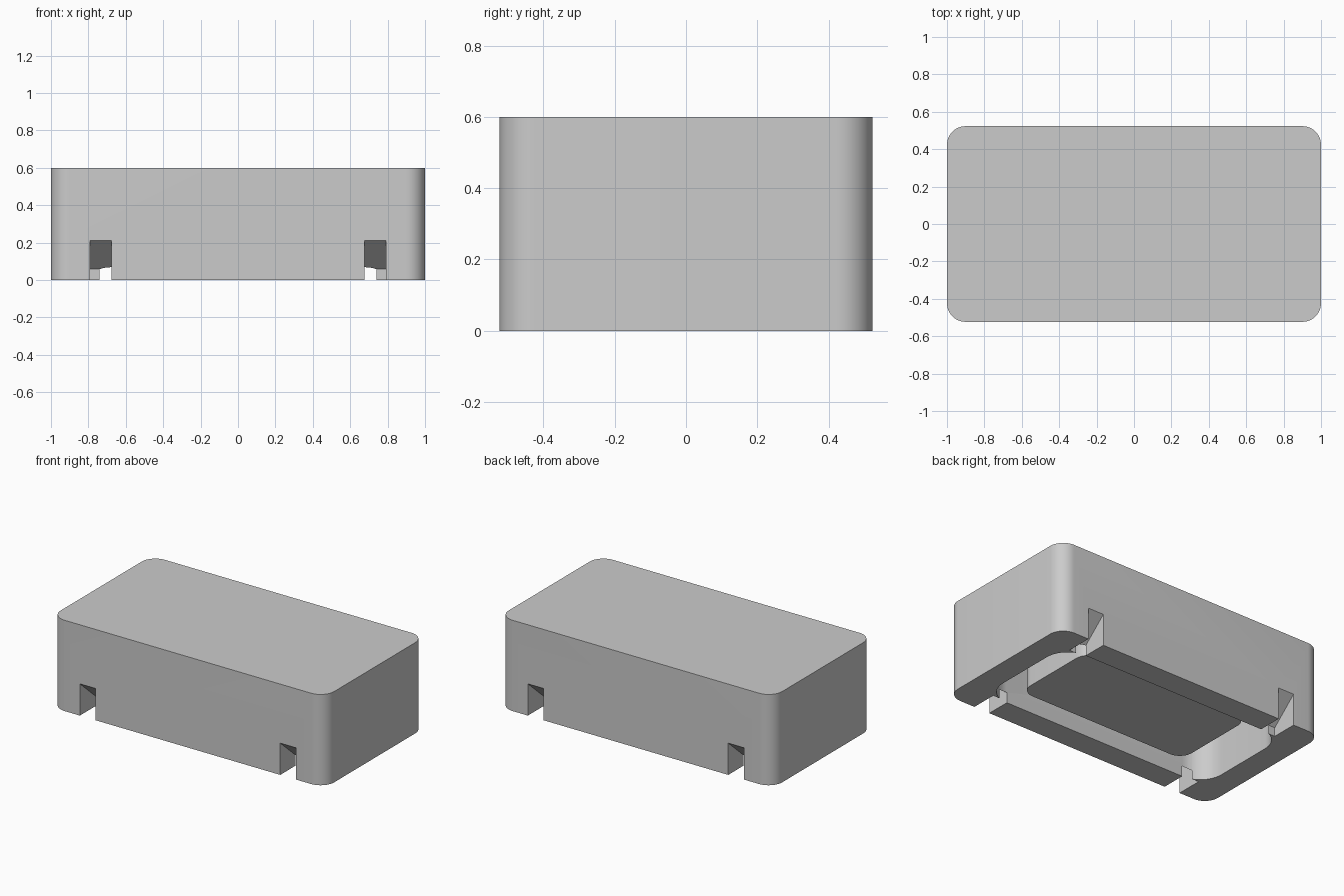
import bpy, bmesh, math

cube = bpy.data.objects.get("Cube")
if cube:
    bpy.data.objects.remove(cube, do_unlink=True)

grey = bpy.data.materials.new("plain_grey")
grey.use_nodes = True
tone = (0.6, 0.6, 0.6, 1)
grey.diffuse_color = tone
grey.node_tree.nodes["Principled BSDF"].inputs["Base Color"].default_value = tone


def prism(name, base, offset):
    """Extrude a closed outline of 3D points along an offset."""
    bm = bmesh.new()
    face = bm.faces.new([bm.verts.new(p) for p in base])
    top = bmesh.ops.extrude_face_region(bm, geom=[face])
    verts = [g for g in top["geom"] if isinstance(g, bmesh.types.BMVert)]
    bmesh.ops.translate(bm, verts=verts, vec=offset)
    bmesh.ops.recalc_face_normals(bm, faces=bm.faces)
    mesh = bpy.data.meshes.new(name)
    bm.to_mesh(mesh)
    bm.free()
    mesh.materials.append(grey)
    obj = bpy.data.objects.new(name, mesh)
    bpy.context.collection.objects.link(obj)
    return obj


def rounded_block(name, hx, hy, radius, z0, z1, steps=12):
    """Upright block with rounded vertical corners."""
    points = []
    for corner, (sx, sy) in enumerate([(1, 1), (-1, 1), (-1, -1), (1, -1)]):
        for i in range(steps + 1):
            a = math.pi / 2 * (corner + i / steps)
            points.append((sx * (hx - radius) + radius * math.cos(a),
                           sy * (hy - radius) + radius * math.sin(a), z0))
    return prism(name, points, (0, 0, z1 - z0))


def cut(target, cutter):
    mod = target.modifiers.new(cutter.name, "BOOLEAN")
    mod.operation = "DIFFERENCE"
    mod.solver = "EXACT"
    mod.object = cutter
    bpy.context.view_layer.objects.active = target
    bpy.ops.object.modifier_apply(modifier=mod.name)
    bpy.data.objects.remove(cutter, do_unlink=True)


# Outer shell, hollow from below
shell = rounded_block("shell", 1.0, 0.523, 0.1, 0, 0.6)
cut(shell, rounded_block("hollow", 0.84, 0.362, 0.16, -0.1, 0.44))

# Four sloping notches through the lower edge of the long walls
for side in (-1, 1):
    for x0 in (-0.79, 0.675):
        profile = [(0.56, -0.05), (0.56, 0.242), (0.523, 0.21),
                   (0.35, 0.058), (0.35, -0.05)]
        outline = [(x0, side * y, z) for y, z in profile]
        cut(shell, prism("notch", outline, (0.115, 0, 0)))

# Raised block in the middle of the hollow
core = rounded_block("core", 0.62, 0.30, 0.09, 0.07, 0.45)

for obj in (shell, core):
    bpy.ops.object.select_all(action="DESELECT")
    obj.select_set(True)
    bpy.context.view_layer.objects.active = obj
    bpy.ops.object.shade_smooth_by_angle(angle=math.radians(30))
